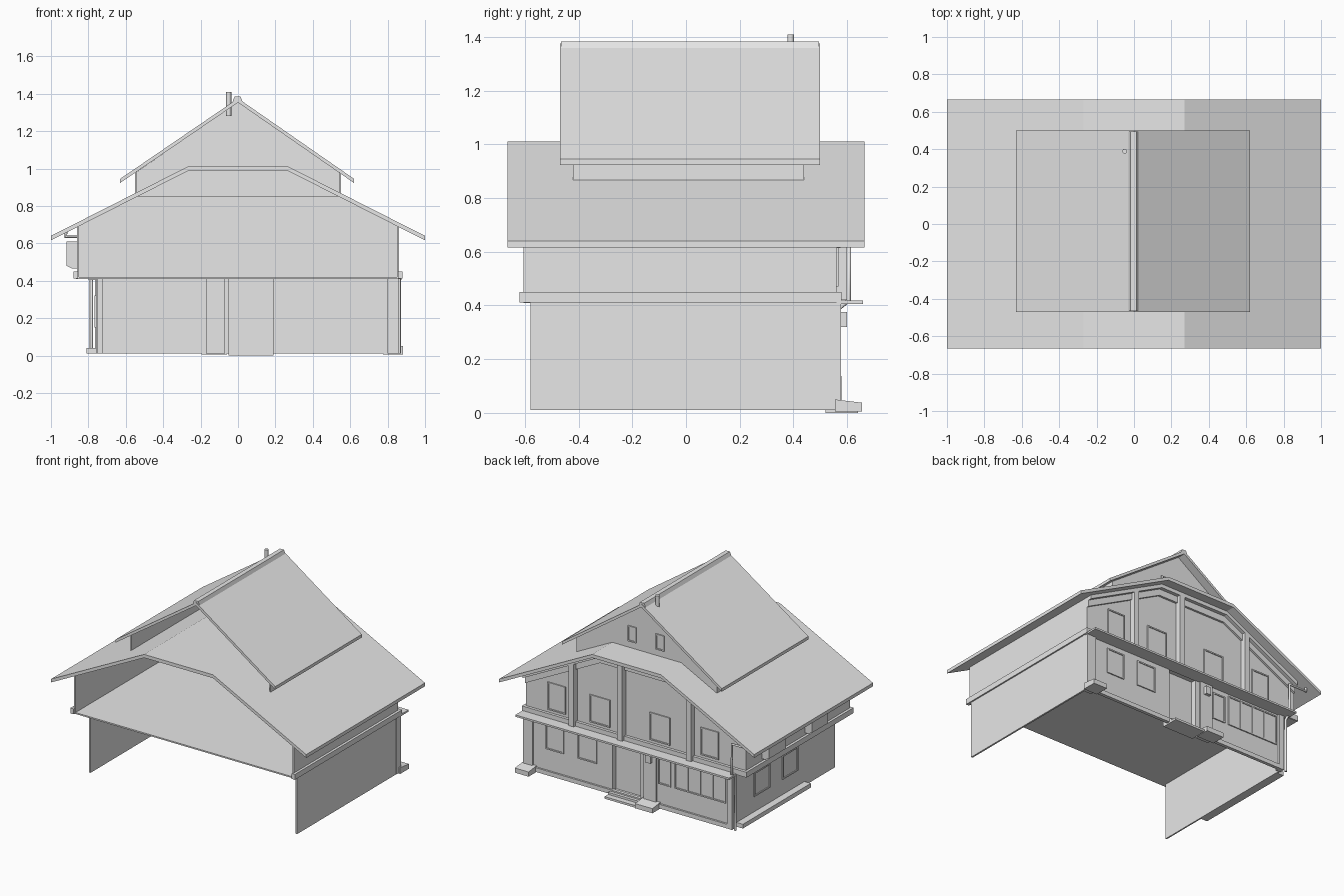
import bpy, bmesh
from mathutils import Vector

cube = bpy.data.objects.get("Cube")
if cube:
    bpy.data.objects.remove(cube, do_unlink=True)

grey = bpy.data.materials.new("plain_grey")
grey.use_nodes = True
grey.diffuse_color = (0.8, 0.8, 0.8, 1)
grey.node_tree.nodes["Principled BSDF"].inputs["Base Color"].default_value = (0.8, 0.8, 0.8, 1)


def finish(name, bm):
    bmesh.ops.recalc_face_normals(bm, faces=bm.faces)
    mesh = bpy.data.meshes.new(name)
    bm.to_mesh(mesh)
    bm.free()
    mesh.materials.append(grey)
    obj = bpy.data.objects.new(name, mesh)
    bpy.context.collection.objects.link(obj)
    return obj


def prism(name, profile, y0, y1):
    """Extrude an (x, z) outline from y0 to y1."""
    bm = bmesh.new()
    face = bm.faces.new([bm.verts.new((x, y0, z)) for x, z in profile])
    ext = bmesh.ops.extrude_face_region(bm, geom=[face])["geom"]
    verts = [g for g in ext if isinstance(g, bmesh.types.BMVert)]
    bmesh.ops.translate(bm, verts=verts, vec=(0, y1 - y0, 0))
    return finish(name, bm)


def box(name, x0, x1, y0, y1, z0, z1):
    return prism(name, [(x0, z0), (x1, z0), (x1, z1), (x0, z1)], y0, y1)


def slab(name, top, drop, y0, y1):
    """Bent sheet following a line of (x, z) points, with a vertical thickness."""
    return prism(name, top + [(x, z - drop) for x, z in reversed(top)], y0, y1)


def tube(name, path, radius):
    curve = bpy.data.curves.new(name, "CURVE")
    curve.dimensions = "3D"
    curve.bevel_depth = radius
    curve.bevel_resolution = 1
    curve.use_fill_caps = True
    spline = curve.splines.new("POLY")
    spline.points.add(len(path) - 1)
    for point, co in zip(spline.points, path):
        point.co = (*co, 1)
    curve.materials.append(grey)
    obj = bpy.data.objects.new(name, curve)
    bpy.context.collection.objects.link(obj)


def back_window(name, x0, x1, z0, z1, y, panes=1):
    """Framed window on a wall facing the back."""
    t, d = 0.009, 0.008
    box(name + "_glass", x0, x1, y, y + 0.002, z0, z1)
    for i in range(panes + 1):
        x = x0 + (x1 - x0 - t) * i / panes
        box(name + "_upright", x, x + t, y, y + d, z0, z1)
    for z in (z0, z1 - t):
        box(name + "_rail", x0, x1, y, y + d, z, z + t)


def side_window(name, y0, y1, z0, z1, x):
    """Framed window on the wall facing the right."""
    t, d = 0.009, 0.008
    box(name + "_glass", x - 0.002, x, y0, y1, z0, z1)
    for y in (y0, y1 - t):
        box(name + "_upright", x - d, x, y, y + t, z0, z1)
    for z in (z0, z1 - t):
        box(name + "_rail", x - d, x, y0, y1, z, z + t)


# Roofs
slab("lower_roof", [(-1, 0.64), (-0.27, 1.01), (0.27, 1.01), (1, 0.64)], 0.024, -0.665, 0.665)
slab("upper_roof", [(-0.63, 0.945), (0, 1.375), (0.62, 0.945)], 0.022, -0.47, 0.5)
prism("ridge_cap", [(-0.03, 1.358), (-0.018, 1.384), (0.014, 1.384), (0.024, 1.358)], -0.465, 0.495)
tube("chimney", [(-0.05, 0.39, 1.28), (-0.05, 0.39, 1.41)], 0.014)

# Upper gable storey, open at the front
for side in (-1, 1):
    box("gable_side_wall", side * 0.54, side * 0.55, -0.42, 0.44, 0.85, 0.985)
prism("gable_back_wall", [(-0.545, 0.85), (0.545, 0.85), (0.545, 0.98), (0, 1.355), (-0.545, 0.98)], 0.43, 0.44)
for x in (0.08, -0.14):
    back_window("gable_window", x, x + 0.065, 1.055, 1.165, 0.44)

# Middle storey, open at the front
box("upper_floor", -0.865, 0.865, -0.605, 0.575, 0.41, 0.42)
for side in (-1, 1):
    box("upper_side_wall", side * 0.85, side * 0.862, -0.605, 0.56, 0.42, 0.685)
    box("side_ledge", side * 0.855, side * 0.88, -0.62, 0.58, 0.412, 0.45)
prism("upper_back_wall", [(-0.86, 0.42), (0.86, 0.42), (0.86, 0.69), (0.27, 0.99), (-0.27, 0.99), (-0.86, 0.69)],
      0.548, 0.56)
slab("gable_beam", [(-0.86, 0.69), (-0.27, 0.99), (0.27, 0.99), (0.86, 0.69)], 0.075, 0.56, 0.575)
slab("gable_trim", [(-0.86, 0.69), (-0.27, 0.99), (0.27, 0.99), (0.86, 0.69)], 0.03, 0.575, 0.6)
for x in (0.48, 0.1, -0.44):
    top = min(0.98, 0.98 - (abs(x) - 0.27) * 0.507)
    box("gable_post", x - 0.02, x + 0.02, 0.56, 0.6, 0.42, top)
for x0, x1 in ((0.55, 0.69), (0.2, 0.36), (-0.27, -0.11), (-0.65, -0.51)):
    back_window("upper_window", x0, x1, 0.47, 0.665, 0.56)

# Balcony strip across the back
box("balcony_slab", -0.8, 0.875, 0.56, 0.66, 0.405, 0.418)
box("back_ledge", -0.87, 0.87, 0.56, 0.58, 0.412, 0.45)

# Box bays on the right side
for y0, y1 in ((0.19, 0.38), (-0.28, -0.1)):
    prism("side_bay", [(-0.86, 0.465), (-0.885, 0.465), (-0.918, 0.48), (-0.918, 0.61), (-0.86, 0.61)], y0, y1)

# Ground storey, open at the front
box("left_wall", 0.858, 0.87, -0.58, 0.53, 0.01, 0.412)
box("right_wall", -0.76, -0.75, -0.58, 0.575, 0.01, 0.412)
box("back_wall_left", 0.19, 0.87, 0.555, 0.565, 0.01, 0.412)
box("back_wall_right", -0.76, -0.05, 0.555, 0.565, 0.01, 0.412)
box("door", -0.05, 0.19, 0.515, 0.525, 0.01, 0.412)
for x in (-0.05, 0.18):
    box("door_jamb", x, x + 0.01, 0.515, 0.565, 0.01, 0.412)
for x0, x1 in ((0.56, 0.7), (0.3, 0.45)):
    back_window("lower_window", x0, x1, 0.19, 0.37, 0.565)
back_window("narrow_window", -0.28, -0.18, 0.18, 0.37, 0.565)
back_window("wide_window", -0.71, -0.31, 0.18, 0.39, 0.565, 4)
for y0, y1 in ((0.15, 0.33), (-0.16, 0.01)):
    side_window("side_window", y0, y1, 0.15, 0.32, -0.76)

# Corner pillar, door column and footings
for name, x0, x1 in (("corner_pillar", 0.8, 0.872), ("door_column", -0.17, -0.07)):
    box(name, x0, x1, 0.528, 0.578, 0.01, 0.412)
    foot = box(name + "_footing", x0 - 0.025, x1 + 0.01, 0.555, 0.655, 0.005, 0.05)
    for v in foot.data.vertices:
        if v.co.y > 0.6 and v.co.z > 0.03:
            v.co.z = 0.038
box("right_corner_pillar", -0.765, -0.725, 0.54, 0.578, 0.01, 0.412)
box("back_plinth", -0.76, 0.87, 0.555, 0.578, 0.01, 0.04)
box("side_plinth", -0.81, -0.755, -0.24, 0.52, 0.01, 0.04)
box("door_step_low", -0.05, 0.19, 0.52, 0.64, 0, 0.015)
box("door_step_high", -0.05, 0.19, 0.52, 0.6, 0.015, 0.03)
box("wall_lamp", -0.14, -0.1, 0.575, 0.6, 0.32, 0.375)

# Rain pipe at the back right corner
tube("rain_pipe", [(-0.92, 0.607, 0.67), (-0.92, 0.607, 0.635), (-0.785, 0.607, 0.635), (-0.785, 0.607, 0.42),
                   (-0.785, 0.57, 0.39), (-0.785, 0.57, 0.01)], 0.009)
